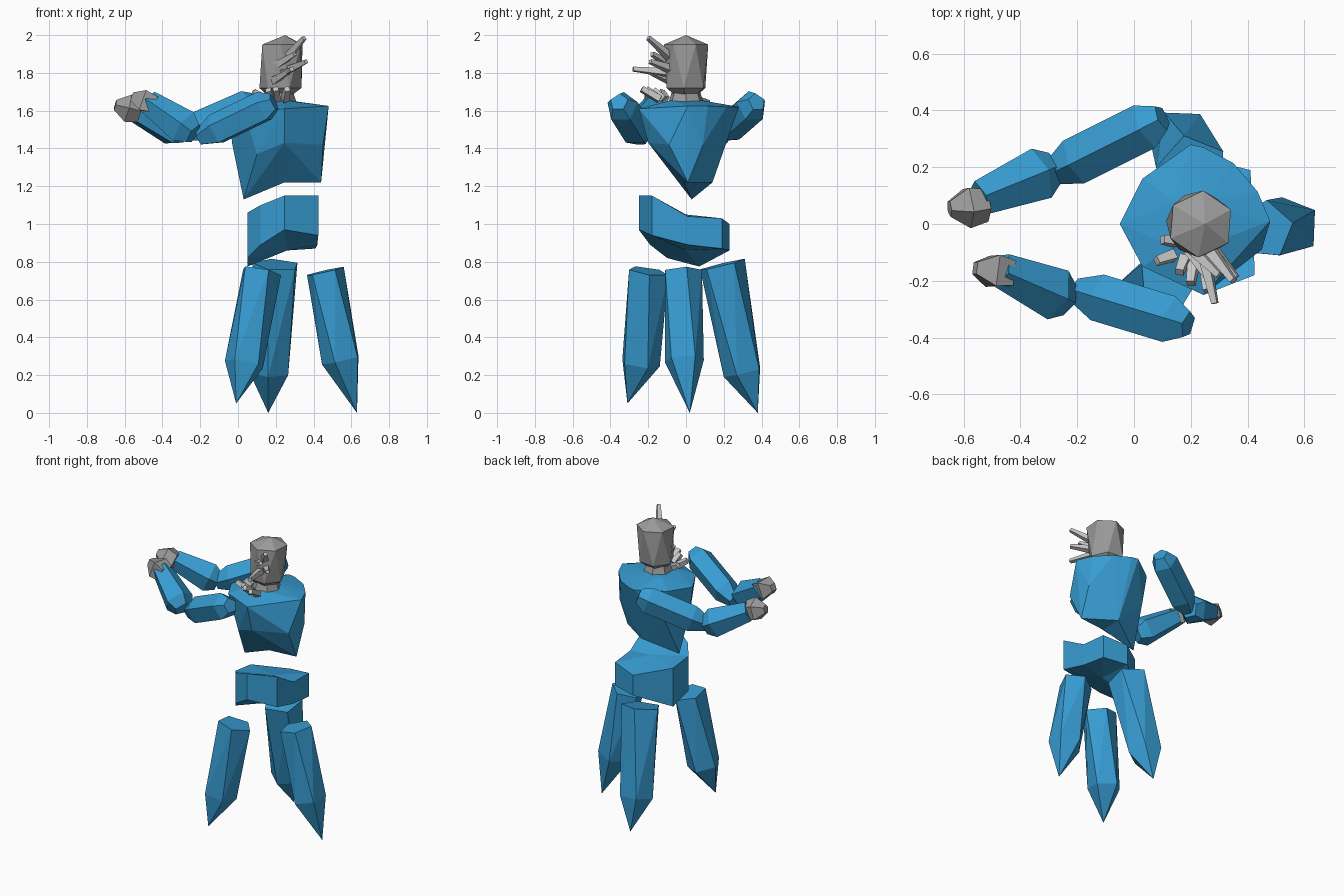
import bpy, bmesh, math
from mathutils import Vector


def material(name, rgb):
    m = bpy.data.materials.new(name)
    m.diffuse_color = (*rgb, 1)
    return m


BLUE = material("blue", (0.038, 0.33, 0.64))
GREY = material("grey", (0.33, 0.33, 0.33))
PALE = material("pale grey", (0.58, 0.58, 0.58))


def finish(name, bm, mat):
    bmesh.ops.recalc_face_normals(bm, faces=bm.faces[:])
    me = bpy.data.meshes.new(name)
    bm.to_mesh(me)
    bm.free()
    me.materials.append(mat)
    ob = bpy.data.objects.new(name, me)
    bpy.context.collection.objects.link(ob)
    return ob


def add_hull(bm, points):
    """Convex hull around a few points, added to bm."""
    verts = [bm.verts.new(p) for p in points]
    res = bmesh.ops.convex_hull(bm, input=verts)
    junk = {v for v in res["geom_interior"] + res["geom_unused"] if isinstance(v, bmesh.types.BMVert)}
    bmesh.ops.delete(bm, geom=list(junk), context='VERTS')


def hull(name, points, mat):
    bm = bmesh.new()
    add_hull(bm, points)
    bmesh.ops.dissolve_limit(bm, angle_limit=0.02, verts=bm.verts[:], edges=bm.edges[:])
    return finish(name, bm, mat)


def ring(center, axis, r, n=5, turn=0.0):
    axis = Vector(axis).normalized()
    side = axis.cross(Vector((0, 0, 1)))
    side = side.normalized() if side.length > 1e-4 else Vector((1, 0, 0))
    up = side.cross(axis)
    return [Vector(center) + r * (math.cos(turn + math.tau * i / n) * side +
                                  math.sin(turn + math.tau * i / n) * up) for i in range(n)]


def limb(name, a, b, profile, mat, n=5, turn=0.0):
    """Facetted limb from a to b; profile = (fraction along, radius)."""
    a, b = Vector(a), Vector(b)
    pts = []
    for t, r in profile:
        pts += ring(a.lerp(b, t), b - a, r, n, turn) if r else [a.lerp(b, t)]
    return hull(name, pts, mat)


# torso: two solids meeting on the plane x = 0.245, open inside
seam = [(0.245, -0.25, 1.61), (0.245, 0.27, 1.62), (0.245, -0.20, 1.43), (0.245, 0.20, 1.42),
        (0.245, 0.14, 1.22), (0.245, -0.01, 1.22), (0.245, 0.08, 1.655), (0.245, -0.08, 1.655)]
left = [(-0.05, 0.0, 1.60), (0.03, 0.16, 1.61), (0.20, 0.28, 1.62), (0.03, -0.15, 1.61),
        (0.14, 0.08, 1.655), (0.14, -0.08, 1.655), (-0.03, 0.0, 1.42), (0.10, -0.14, 1.37),
        (0.06, 0.15, 1.40), (0.03, 0.03, 1.13)]
right = [(0.48, 0.01, 1.625), (0.435, 0.115, 1.625), (0.35, 0.215, 1.62), (0.30, 0.05, 1.65),
         (0.45, -0.09, 1.42), (0.445, 0.09, 1.42), (0.44, 0.01, 1.22)]
bm = bmesh.new()
for half in (left, right):
    add_hull(bm, half + seam)
inner = [f for f in bm.faces if all(abs(v.co.x - 0.245) < 1e-4 for v in f.verts)]
bmesh.ops.delete(bm, geom=inner, context='FACES')
bmesh.ops.remove_doubles(bm, verts=bm.verts[:], dist=1e-4)
finish("torso", bm, BLUE)

# waist: bent block, raised at the front; columns are x, y, top, bottom
cols = [(0.245, -0.25, 1.15, 0.97), (0.425, -0.18, 1.15, 0.94), (0.42, 0.01, 1.04, 0.89),
        (0.41, 0.19, 1.03, 0.87), (0.245, 0.23, 1.00, 0.86), (0.05, 0.07, 1.04, 0.775),
        (0.05, -0.10, 1.06, 0.82), (0.12, -0.19, 1.10, 0.89)]
bm = bmesh.new()
top = [bm.verts.new((x, y, t)) for x, y, t, b in cols]
bot = [bm.verts.new((x, y, b)) for x, y, t, b in cols]
tc = bm.verts.new((0.26, 0.0, 1.05))
bc = bm.verts.new((0.26, 0.0, 0.86))
for i in range(len(cols)):
    j = (i + 1) % len(cols)
    bm.faces.new((bot[i], bot[j], top[j], top[i]))
    bm.faces.new((top[i], top[j], tc))
    bm.faces.new((bot[j], bot[i], bc))
finish("waist", bm, BLUE)

# three legs splaying outwards: top ring, twisted bulge, point
legs = [((0.460, -0.02, 0.75), (0.550, -0.01, 0.28), (0.63, 0.02, 0.0), 0.105),
        ((0.205, 0.19, 0.785), (0.165, 0.305, 0.215), (0.16, 0.38, 0.0), 0.128),
        ((0.120, -0.20, 0.75), (0.035, -0.245, 0.26), (-0.01, -0.31, 0.05), 0.110)]
for i, (a, m, b, r) in enumerate(legs):
    axis = Vector(b) - Vector(a)
    hull(f"leg_{i + 1}", ring(a, axis, r, 5, math.pi / 2) + ring(m, axis, 0.108, 5, math.pi / 2 + 0.35)
         + [Vector(b)], BLUE)

# arms reaching towards -x
upper = [(0.0, 0.045), (0.22, 0.088), (0.86, 0.088), (1.0, 0.05)]
fore = [(0.0, 0.06), (0.2, 0.098), (1.0, 0.066)]
limb("near_upper_arm", (-0.205, -0.235, 1.455), (0.19, -0.355, 1.645), upper, BLUE, turn=0.3)
limb("near_forearm", (-0.235, -0.265, 1.475), (-0.475, -0.16, 1.645), fore, BLUE, turn=0.3)
limb("far_upper_arm", (-0.29, 0.18, 1.475), (0.10, 0.375, 1.645), upper, BLUE, turn=0.3)
limb("far_forearm", (-0.285, 0.195, 1.475), (-0.545, 0.09, 1.60), fore, BLUE, turn=0.3)

# hands
hand = [(0.0, 0.062), (0.5, 0.078), (1.0, 0.03)]
limb("near_hand", (-0.435, -0.175, 1.63), (-0.56, -0.155, 1.675), hand, GREY, 4, 0.7)
limb("far_hand", (-0.52, 0.07, 1.595), (-0.65, 0.055, 1.63), hand, GREY, 5, 0.6)

# neck and twisted, facetted head
up = (0, 0, 1)
hull("neck", ring((0.215, 0, 1.63), up, 0.10, 7) + ring((0.215, 0, 1.72), up, 0.07, 7), GREY)
hull("head", ring((0.22, 0, 1.685), up, 0.07, 6, 0.1) + ring((0.225, 0, 1.72), up, 0.112, 6, 0.1)
     + ring((0.235, 0, 1.95), up, 0.118, 6, 0.6) + [(0.25, 0, 2.0)], GREY)

# thin spikes on the face and chunky ones around the throat
face = [((0.26, -0.08, 1.88), (0.35, -0.20, 1.985)), ((0.24, -0.08, 1.80), (0.285, -0.28, 1.82)),
        ((0.27, -0.08, 1.82), (0.36, -0.19, 1.86)), ((0.19, -0.08, 1.76), (0.27, -0.20, 1.81)),
        ((0.20, -0.08, 1.84), (0.30, -0.18, 1.90))]
throat = [((0.15, -0.06, 1.66), (0.10, -0.055, 1.69)), ((0.14, -0.11, 1.66), (0.08, -0.13, 1.70)),
          ((0.18, -0.12, 1.66), (0.16, -0.17, 1.71)), ((0.21, -0.14, 1.66), (0.20, -0.21, 1.715)),
          ((0.25, -0.14, 1.66), (0.26, -0.235, 1.715))]
for i, (a, b) in enumerate(face):
    limb(f"face_spike_{i + 1}", a, b, [(0, 0.028), (1, 0.015)], PALE, 4, 0.5)
for i, (a, b) in enumerate(throat):
    limb(f"throat_spike_{i + 1}", a, b, [(0, 0.026), (1, 0.02)], PALE, 4, 0.5)
